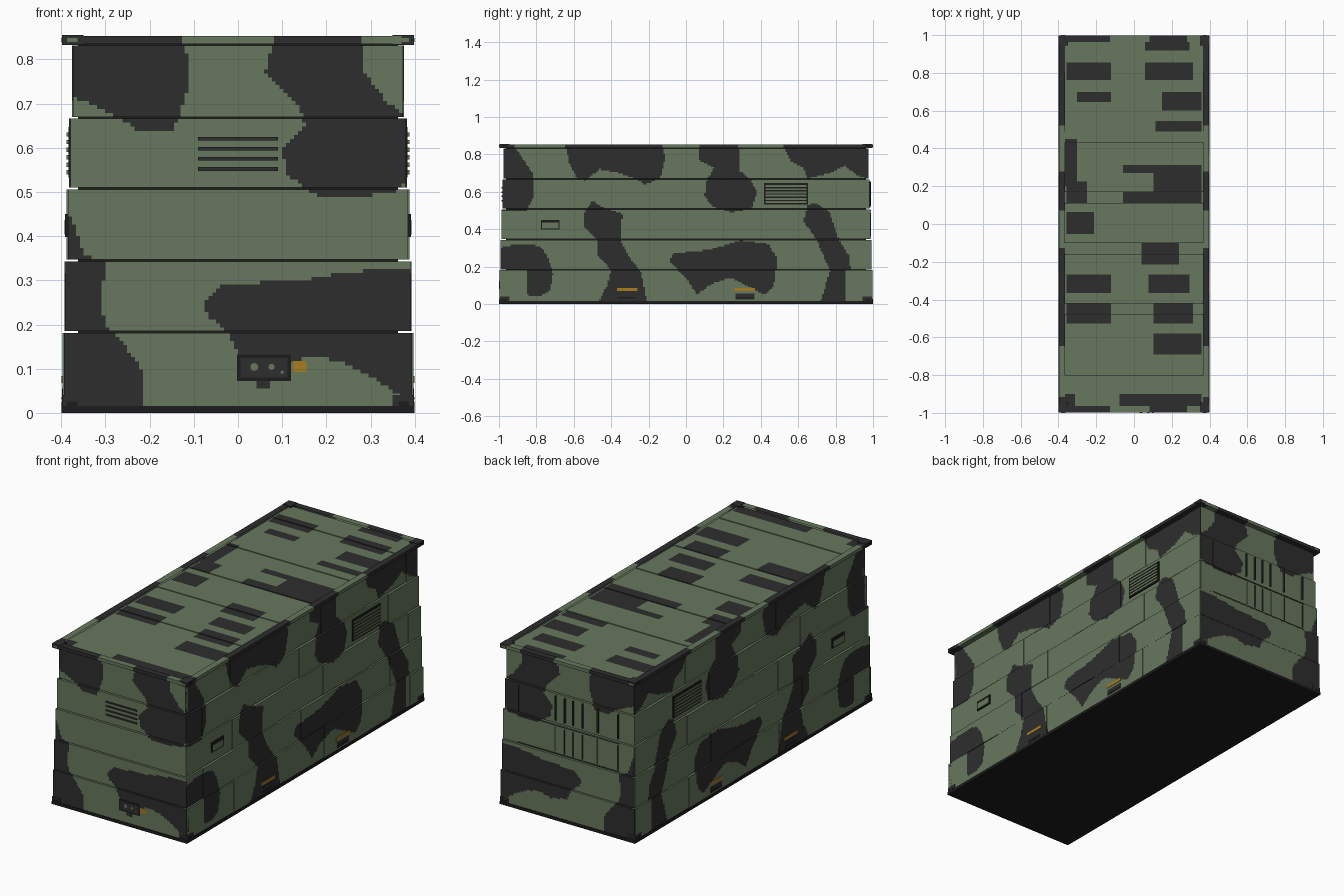
import bpy, bmesh
from mathutils import Vector

cube = bpy.data.objects.get("Cube")
if cube:
    bpy.data.objects.remove(cube, do_unlink=True)

GREEN, DARK, BLACK, YELLOW = range(4)
CELL = 0.009


def make_material(name, rgb):
    mat = bpy.data.materials.new(name)
    mat.use_nodes = True
    mat.diffuse_color = (*rgb, 1)
    shader = next(n for n in mat.node_tree.nodes if n.type == 'BSDF_PRINCIPLED')
    shader.inputs["Base Color"].default_value = (*rgb, 1)
    shader.inputs["Roughness"].default_value = 0.8
    return mat


MATERIALS = [make_material("camouflage green", (.135, .185, .11)),
             make_material("camouflage dark grey", (.027, .027, .027)),
             make_material("frame black", (.012, .012, .012)),
             make_material("label yellow", (.38, .2, .015))]

# Camouflage blobs on the long sides, as (y, z) outlines
front_top = [(-1, .87), (-.93, .87), (-.89, .8), (-.82, .7), (-.81, .58), (-.85, .5), (-1, .5)]
middle_top = [(-.65, .87), (-.62, .74), (-.58, .67), (-.54, .66), (-.46, .72), (-.36, .7),
              (-.27, .67), (-.22, .64), (-.14, .67), (-.11, .78), (-.13, .87)]
hanging_top = [(.07, .87), (.07, .77), (.15, .73), (.11, .66), (.1, .58), (.14, .52), (.24, .49),
               (.35, .51), (.38, .6), (.35, .66), (.29, .71), (.28, .87)]
rear_top = [(.51, .87), (.56, .76), (.63, .73), (.65, .67), (.77, .7), (.85, .74),
            (.91, .69), (1, .66), (1, .87)]
front_column = [(-.5, .55), (-.45, .52), (-.34, .48), (-.35, .34), (-.31, .26), (-.24, .17),
                (-.21, .01), (-.47, .01), (-.42, .1), (-.4, .18), (-.47, .26), (-.47, .34),
                (-.55, .42), (-.55, .48)]
front_low = [(-1, .3), (-.9, .32), (-.78, .31), (-.74, .25), (-.71, .16), (-.73, .07),
             (-.78, .04), (-.86, .05), (-.86, .18), (-1, .18)]
centre_low = [(-.09, .23), (-.07, .27), (.02, .28), (.13, .29), (.29, .34), (.44, .32), (.49, .24),
              (.47, .1), (.42, .05), (.32, .1), (.24, .14), (.14, .11), (.06, .05), (0, .14)]
rear_column = [(.65, .53), (.69, .54), (.77, .49), (.79, .42), (.82, .34), (.87, .26), (.88, .18),
               (.85, .18), (.85, .01), (.72, .01), (.77, .18), (.72, .29), (.7, .34), (.63, .44)]

# Camouflage blobs on both ends, as (x, z) outlines
end_top_right = [(-.4, .87), (-.13, .87), (-.11, .79), (-.11, .74), (-.13, .68), (-.15, .64),
                 (-.22, .635), (-.27, .67), (-.33, .7), (-.4, .72)]
end_top_left = [(.09, .87), (.28, .87), (.28, .78), (.34, .7), (.4, .66), (.4, .55), (.36, .5),
                (.28, .49), (.18, .49), (.11, .54), (.1, .6), (.15, .65), (.14, .69), (.06, .77)]
end_low_left = [(-.08, .25), (-.04, .29), (.05, .295), (.15, .3), (.25, .32), (.41, .325),
                (.41, .01), (.32, .07), (.25, .11), (.17, .13), (.1, .11), (0, .13),
                (-.02, .18), (-.07, .22)]
end_low_right = [(-.41, .01), (-.21, .01), (-.22, .1), (-.26, .16), (-.3, .2), (-.31, .25),
                 (-.3, .34), (-.35, .36), (-.37, .42), (-.39, .47), (-.41, .47)]

# Roof patches as x0, x1, y0, y1
ROOF_PATCHES = [(-.36, -.12, .76, .86), (.06, .29, .92, .98), (.06, .31, .76, .86),
                (-.3, -.12, .65, .7), (.15, .36, .6, .7), (.11, .36, .49, .55),
                (-.37, -.3, .2, .45), (-.06, .36, .27, .31), (.1, .36, .17, .29),
                (-.36, -.25, .11, .22), (-.06, .36, .11, .17), (-.36, -.21, -.05, .06),
                (.04, .24, -.21, -.1), (-.36, -.12, -.37, -.27), (.08, .29, -.37, -.27),
                (-.36, -.12, -.53, -.42), (.1, .31, -.53, -.42), (.1, .36, -.69, -.58),
                (-.08, .36, -.97, -.9), (-.37, -.31, -.98, -.9)]


def with_bounds(blobs):
    return [(b, min(p[0] for p in b), max(p[0] for p in b),
             min(p[1] for p in b), max(p[1] for p in b)) for b in blobs]


SIDE_BLOBS = with_bounds([front_top, middle_top, hanging_top, rear_top,
                          front_column, front_low, centre_low, rear_column])
END_BLOBS = with_bounds([end_top_right, end_top_left, end_low_left, end_low_right])


def inside(blob, u, v):
    hit = False
    for (ax, ay), (bx, by) in zip(blob, blob[1:] + blob[:1]):
        if (ay > v) != (by > v) and u < (bx - ax) * (v - ay) / (by - ay) + ax:
            hit = not hit
    return hit


def blob_tone(blobs, u, v):
    for blob, u0, u1, v0, v1 in blobs:
        if u0 <= u <= u1 and v0 <= v <= v1 and inside(blob, u, v):
            return DARK
    return GREEN


def paint_side(u, v):
    if abs(u) > .855 and v < .183:  # plain corner plates
        return GREEN
    return blob_tone(SIDE_BLOBS, u, v)


def paint_end(u, v):
    return blob_tone(END_BLOBS, u, v)


def paint_roof(u, v):
    return DARK if any(a <= u <= b and c <= v <= d for a, b, c, d in ROOF_PATCHES) else GREEN


def plain(tone):
    return lambda u, v: tone


def place(axis, sign, u, v, d):
    # axis: 0 = long side, 1 = end, 2 = roof
    return Vector(((sign * d, u, v), (u, sign * d, v), (u, v, d))[axis])


def add_panel(bm, axis, sign, rect, d, depth, paint):
    """Plate whose outer face is split into painted cells and whose edges fold back."""
    u0, u1, v0, v1 = rect
    nu, nv = (max(1, round(size / CELL)) for size in (u1 - u0, v1 - v0))
    tones = {(i, j): paint(u0 + (u1 - u0) * (i + .5) / nu, v0 + (v1 - v0) * (j + .5) / nv)
             for i in range(nu) for j in range(nv)}
    if len(set(tones.values())) == 1:
        nu = nv = 1
    rows = [[bm.verts.new(place(axis, sign, u0 + (u1 - u0) * i / nu, v0 + (v1 - v0) * j / nv, d))
             for i in range(nu + 1)] for j in range(nv + 1)]
    border = []
    for j in range(nv):
        for i in range(nu):
            face = bm.faces.new((rows[j][i], rows[j][i + 1], rows[j + 1][i + 1], rows[j + 1][i]))
            face.material_index = tones[i, j]
            border.append(face)
    edges = {e for f in border for e in f.edges if e.is_boundary}
    new = bmesh.ops.extrude_edge_only(bm, edges=list(edges))["geom"]
    shift = place(axis, sign, 0, 0, -depth)
    for vert in (g for g in new if isinstance(g, bmesh.types.BMVert)):
        vert.co += shift
    for face in (g for g in new if isinstance(g, bmesh.types.BMFace)):
        c = face.calc_center_median()
        face.material_index = paint(*((c.y, c.z), (c.x, c.z), (c.x, c.y))[axis])


def build(name, panels):
    bm = bmesh.new()
    for panel in panels:
        add_panel(bm, *panel)
    bmesh.ops.recalc_face_normals(bm, faces=bm.faces[:])
    mesh = bpy.data.meshes.new(name)
    bm.to_mesh(mesh)
    bm.free()
    for mat in MATERIALS:
        mesh.materials.append(mat)
    bpy.context.collection.objects.link(bpy.data.objects.new(name, mesh))


def box(name, low, high, tone):
    bpy.ops.mesh.primitive_cube_add(size=1, location=[(a + b) / 2 for a, b in zip(low, high)])
    obj = bpy.context.object
    obj.name = name
    obj.scale = [b - a for a, b in zip(low, high)]
    obj.data.materials.append(MATERIALS[tone])


# Inner core seen through the seams, and the base frame
box("inner_core", (-.362, -.962, .01), (.362, .962, .84), BLACK)
box("base_frame", (-.399, -.999, 0), (.399, .999, .016), BLACK)

# Five stepped tiers of wall plates, staggered along the long sides
LEVELS = [.016, .185, .347, .51, .67, .835]
REACH = [.394, .39, .385, .379, .373]
JOINTS = ([-.6, -.22, .16, .54, .88], [-.85, -.42, -.03, .35, .72])
for tier, reach in enumerate(REACH):
    low, high = LEVELS[tier], LEVELS[tier + 1] - .004
    stops = [-reach - .6, *JOINTS[tier % 2], reach + .6]
    for sign, side in ((1, "left"), (-1, "right")):
        build(f"{side}_wall_tier_{tier + 1}",
              [(0, sign, (a, b, low, high), reach + .003 * (n % 2), .02, paint_side)
               for n, (a, b) in enumerate(zip(stops, stops[1:]))])
    for sign, end in ((-1, "front"), (1, "back")):
        build(f"{end}_wall_tier_{tier + 1}",
              [(1, sign, (-reach, reach, low, high), reach + .602, .02, paint_end)])

# Roof plates with raised ribs
ribs = [-.965, -.8, -.48, -.42, -.16, -.1, .11, .17, .43, .49, .81, .965]
build("roof", [(2, 1, (-.366, .366, a + .001, b - .001), .847 - .003 * (n % 2), .01, paint_roof)
               for n, (a, b) in enumerate(zip(ribs, ribs[1:]))])

# Overhanging top rim
for sign in (1, -1):
    build("side_rim", [(0, sign, (-.97, .97, .835, .853), .398, .034, paint_side)])
    build("end_rim", [(1, sign, (-.37, .37, .835, .853), .998, .034, paint_end)])

# Corner fittings with slots
for sx in (1, -1):
    for sy in (1, -1):
        for name, low, high, slot in (("lower", .002, .04, BLACK), ("upper", .833, .855, GREEN)):
            xs, ys = sorted((sx * .35, sx * .398)), sorted((sy * .945, sy * .998))
            box(f"{name}_corner_fitting", (xs[0], ys[0], low), (xs[1], ys[1], high), DARK)
            mid = (low + high) / 2
            span = (mid - .005, mid + .005)
            build(f"{name}_corner_slots",
                  [(1, sy, (sx * .375 - .012, sx * .375 + .012, *span), 1, .004, plain(slot)),
                   (0, sx, (sy * .972 - .014, sy * .972 + .014, *span), .4, .004, plain(BLACK))])

# Side vents, hatches, fork pockets and yellow labels
for sign, side in ((1, "left"), (-1, "right")):
    build(f"{side}_vent", [(0, sign, (.417, .653, .533, .647), .384, .01, plain(BLACK))] +
          [(0, sign, (.425, .645, .54 + n * .017, .55 + n * .017), .388, .006, paint_side)
           for n in range(6)])
    build(f"{side}_hatch", [(0, sign, (-.776, -.676, .398, .45), .391, .01, plain(BLACK)),
                            (0, sign, (-.77, -.682, .404, .436), .393, .006, plain(GREEN))])
    for y in (-.315, .315):
        build(f"{side}_fork_pocket",
              [(0, sign, (y - .05, y + .05, .025, .055), .3985, .004, plain(DARK)),
               (0, sign, (y - .045, y + .045, .03, .036), .3995, .003, plain(BLACK))])
        build(f"{side}_pocket_label",
              [(0, sign, (y - .055, y + .055, .068, .084), .399, .004, plain(YELLOW))])

# Front louvres, socket box and label
build("front_louvres", [(1, -1, (-.09, .09, z - .004, z + .004), .986, .006, plain(DARK))
                        for z in (.552, .575, .598, .62)])
build("socket_box", [(1, -1, (-.002, .12, .072, .132), .998, .006, plain(BLACK)),
                     (1, -1, (.006, .112, .08, .124), .9985, .003, plain(DARK)),
                     (1, -1, (.042, .072, .055, .072), .998, .004, plain(DARK))])
build("front_label", [(1, -1, (.125, .155, .092, .118), .998, .004, plain(YELLOW))])
for x, radius in ((.037, .009), (.076, .007), (.1, .004)):
    bpy.ops.mesh.primitive_cylinder_add(vertices=12, radius=radius, depth=.004,
                                        location=(x, -.998, .104 if radius > .005 else .092),
                                        rotation=(1.5708, 0, 0))
    bpy.context.object.name = "socket"
    bpy.context.object.data.materials.append(MATERIALS[GREEN])

# Back door rods with cross rails
rods = [(1, 1, (x - .003, x + .003, low, high), .99, .012, plain(DARK))
        for x in (.08, .025, -.025, -.08, -.17, -.29) for low, high in ((.36, .49), (.525, .655))]
rods.append((1, 1, (.297, .303, .515, .65), .986, .01, plain(DARK)))
build("back_door_rods", rods)
build("back_door_rails", [(1, 1, (-.3, .3, z - .002, z + .002), .989, .01, plain(DARK))
                          for z in (.352, .5)])
